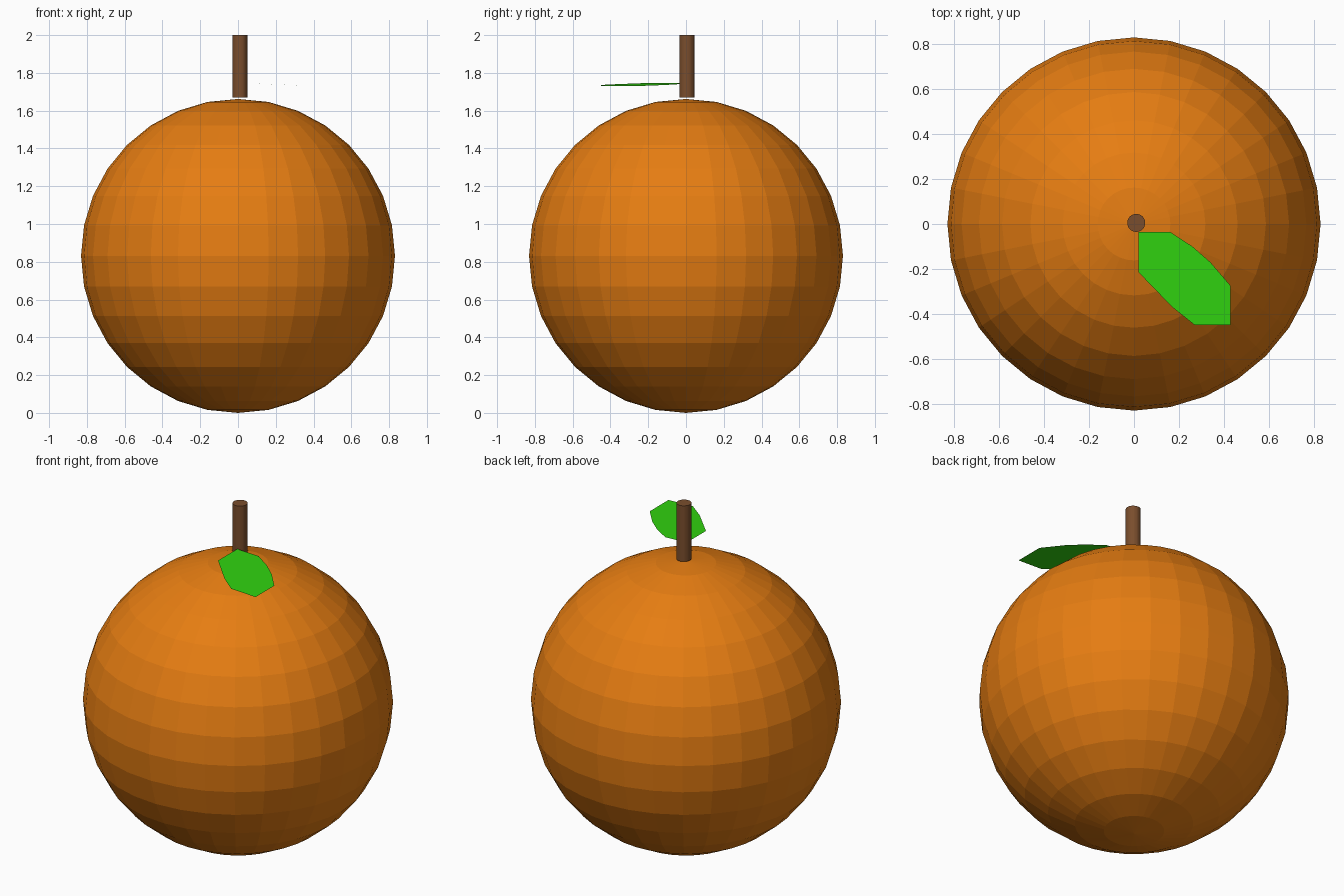
import bpy
import bmesh

cube = bpy.data.objects.get("Cube")
if cube:
    bpy.data.objects.remove(cube, do_unlink=True)


def make_material(name, rgb):
    mat = bpy.data.materials.new(name)
    mat.use_nodes = True
    color = (*rgb, 1)
    mat.diffuse_color = color
    bsdf = next(n for n in mat.node_tree.nodes if n.type == "BSDF_PRINCIPLED")
    bsdf.inputs["Base Color"].default_value = color
    return mat


def finish(obj, name, mat):
    obj.name = name
    obj.data.materials.append(mat)
    return obj


orange = make_material("orange_peel", (0.79, 0.205, 0.006))
brown = make_material("brown_stem", (0.195, 0.076, 0.026))
green = make_material("leaf_green", (0.03, 0.65, 0.005))

# Faceted round fruit
radius = 0.831
bpy.ops.mesh.primitive_uv_sphere_add(segments=32, ring_count=16, radius=radius,
                                     location=(0, 0, radius))
finish(bpy.context.object, "fruit", orange)

# Stem standing just above the fruit
bottom, top = 1.67, 2.0
bpy.ops.mesh.primitive_cylinder_add(vertices=32, radius=0.04, depth=top - bottom,
                                    location=(0.01, 0.005, (top + bottom) / 2))
finish(bpy.context.object, "stem", brown)

# Thin flat leaf, dipping gently toward its left edge
outline = [(0.02, -0.035), (0.02, -0.215), (0.17, -0.37), (0.27, -0.45),
           (0.43, -0.45), (0.43, -0.275), (0.34, -0.17), (0.26, -0.10),
           (0.16, -0.035)]
bm = bmesh.new()
bm.faces.new([bm.verts.new((x, y, 1.747 - 0.04 * x)) for x, y in outline])
mesh = bpy.data.meshes.new("leaf")
bm.to_mesh(mesh)
bm.free()
leaf = bpy.data.objects.new("leaf", mesh)
bpy.context.collection.objects.link(leaf)
finish(leaf, "leaf", green)
